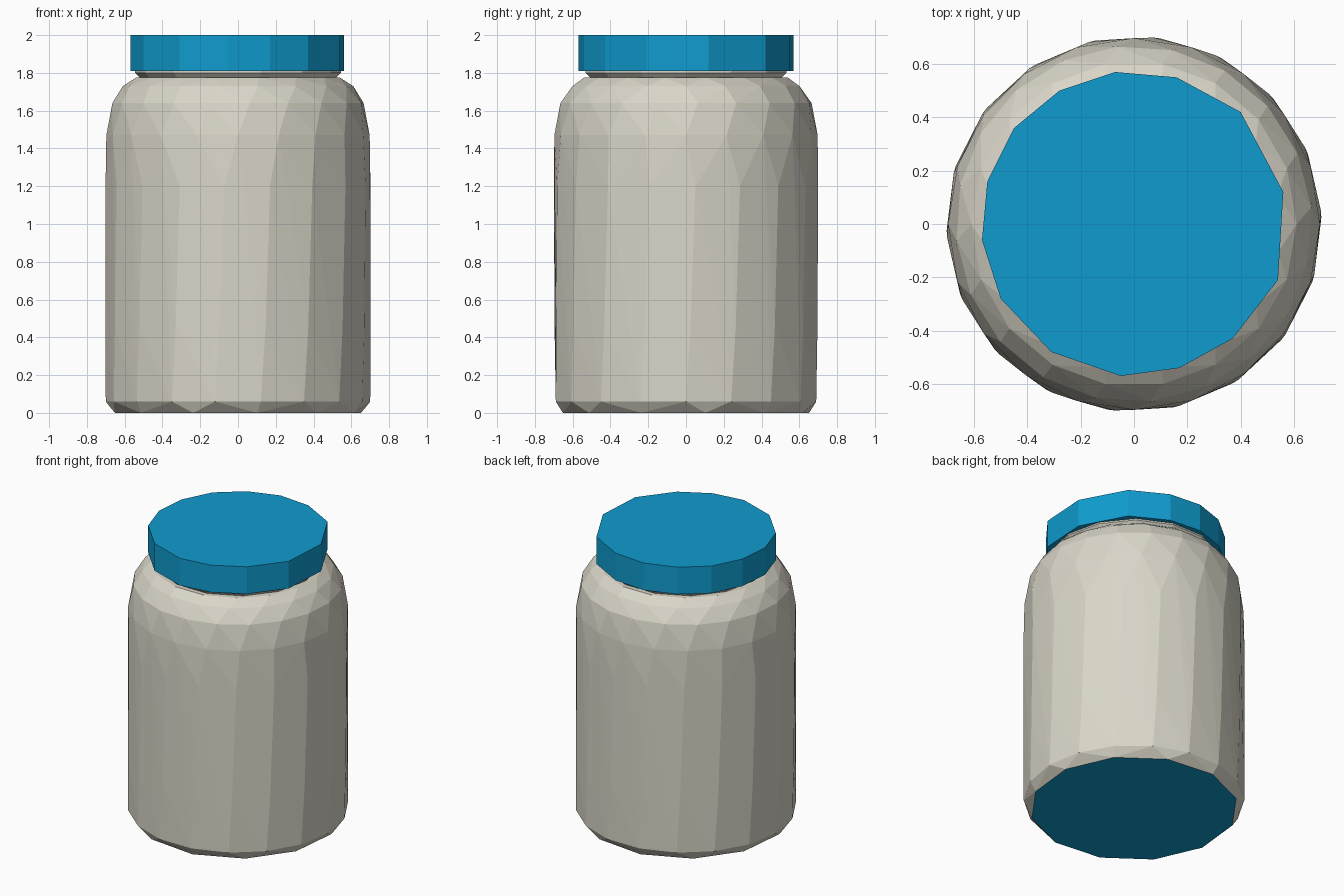
import bpy, bmesh, math

if "Cube" in bpy.data.objects:
    bpy.data.objects.remove(bpy.data.objects["Cube"])


def material(name, rgb):
    m = bpy.data.materials.new(name)
    m.diffuse_color = (*rgb, 1)
    m.use_nodes = True
    m.node_tree.nodes["Principled BSDF"].inputs["Base Color"].default_value = m.diffuse_color
    return m


cream = material("warm_grey", (0.70, 0.67, 0.58))
blue = material("bright_blue", (0.005, 0.33, 0.62))


def finish(name, bm, mats):
    bmesh.ops.recalc_face_normals(bm, faces=bm.faces[:])
    me = bpy.data.meshes.new(name)
    bm.to_mesh(me)
    bm.free()
    for m in mats:
        me.materials.append(m)
    ob = bpy.data.objects.new(name, me)
    bpy.context.collection.objects.link(ob)
    return ob


def ring(bm, n, r, z, turn=0.0):
    """Ring of n points; turn is in fractions of one step."""
    return [bm.verts.new((r * math.cos(2 * math.pi * (i + turn) / n),
                          r * math.sin(2 * math.pi * (i + turn) / n), z))
            for i in range(n)]


def bridge(bm, a, b):
    n = len(a)
    for i in range(n):
        j = (i + 1) % n
        bm.faces.new((a[i], a[j], b[j], b[i]))


# Jar body: faceted skin over rings with differing side counts
bm = bmesh.new()
for n, r, z, turn in ((12, 0.66, 0.0, 0.3), (18, 0.70, 0.06, 0.0),
                      (18, 0.703, 0.46, 0.1), (18, 0.703, 1.2, 0.2),
                      (20, 0.697, 1.47, 0.0), (20, 0.668, 1.64, 0.3),
                      (18, 0.61, 1.73, 0.0), (16, 0.55, 1.775, 0.5)):
    ring(bm, n, r, z, turn)
res = bmesh.ops.convex_hull(bm, input=bm.verts[:])
loose = [v for v in bm.verts if not v.link_faces]
bmesh.ops.delete(bm, geom=loose, context='VERTS')
bmesh.ops.dissolve_limit(bm, angle_limit=0.02, verts=bm.verts[:], edges=bm.edges[:])
bmesh.ops.recalc_face_normals(bm, faces=bm.faces[:])
# Blue base
for f in bm.faces:
    f.material_index = 1 if f.normal.z < -0.95 else 0
finish("jar_body", bm, [cream, blue])

# Neck flaring up into the lid
bm = bmesh.new()
low = ring(bm, 14, 0.515, 1.77)
mid = ring(bm, 14, 0.545, 1.80)
top = ring(bm, 14, 0.545, 1.83)
bridge(bm, low, mid)
bridge(bm, mid, top)
bm.faces.new(top)
bm.faces.new(low)
finish("jar_neck", bm, [cream])

# Lid: uneven fourteen-sided prism
outline = [(-.07, .57), (.16, .55), (.40, .42), (.56, .12), (.54, -.21),
           (.37, -.43), (.17, -.54), (-.05, -.57), (-.31, -.48), (-.50, -.28),
           (-.57, -.06), (-.55, .16), (-.45, .36), (-.28, .50)]
bm = bmesh.new()
low = [bm.verts.new((x, y, 1.81)) for x, y in outline]
top = [bm.verts.new((x, y, 2.0)) for x, y in outline]
bridge(bm, low, top)
bm.faces.new(low)
bm.faces.new(top)
finish("lid", bm, [blue])
